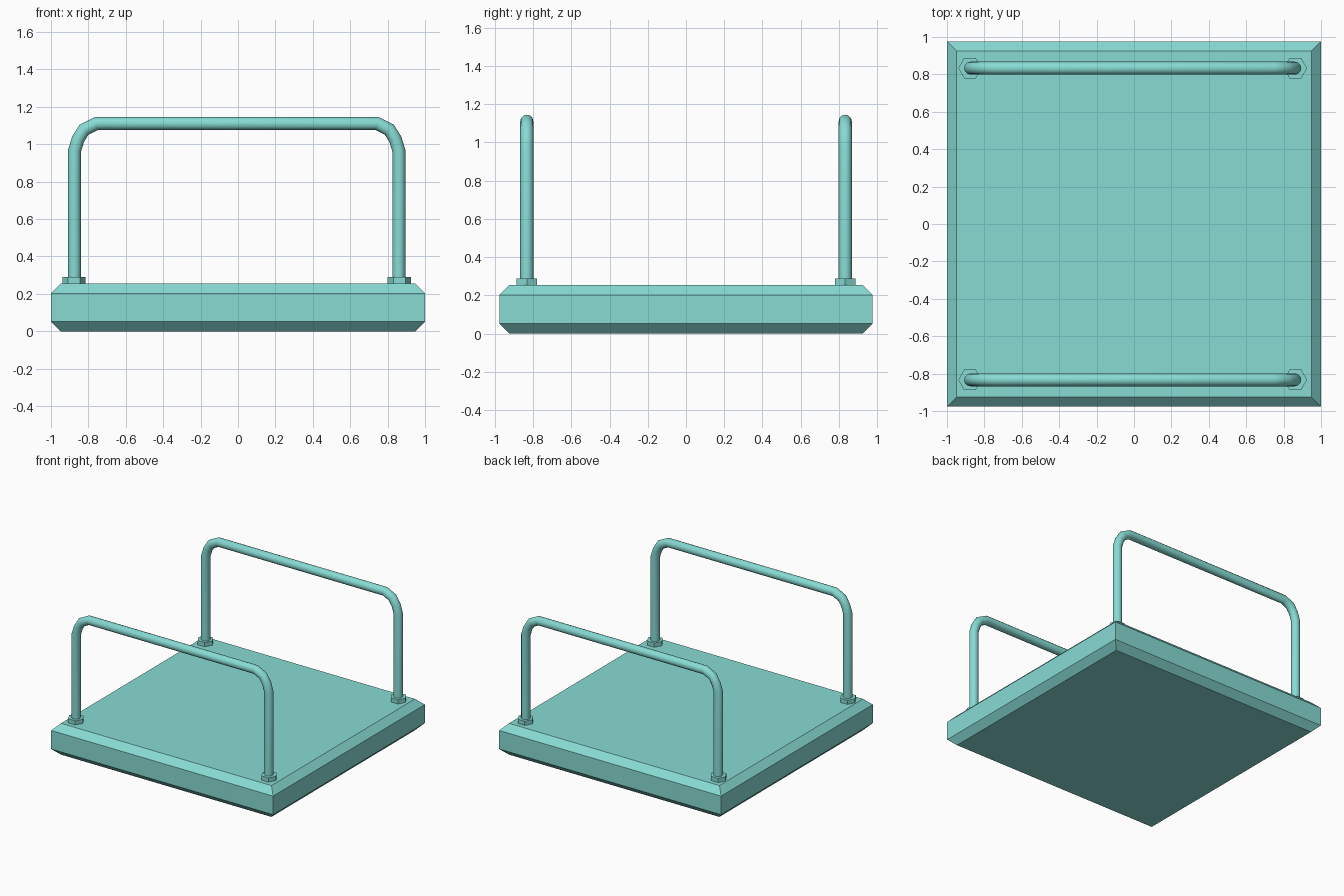
import bpy, bmesh, math
from mathutils import Vector

cube = bpy.data.objects.get("Cube")
if cube:
    bpy.data.objects.remove(cube, do_unlink=True)

teal = bpy.data.materials.new("soft teal")
teal.use_nodes = True
teal.diffuse_color = (0.246, 0.708, 0.658, 1)
bsdf = next(n for n in teal.node_tree.nodes if n.type == 'BSDF_PRINCIPLED')
bsdf.inputs["Base Color"].default_value = teal.diffuse_color
bsdf.inputs["Roughness"].default_value = 0.6


def loft(name, rings, smooth=False):
    """Skin a closed solid through equal-sized rings of points."""
    bm = bmesh.new()
    loops = [[bm.verts.new(p) for p in ring] for ring in rings]
    n = len(loops[0])
    for a, b in zip(loops, loops[1:]):
        for i in range(n):
            j = (i + 1) % n
            bm.faces.new((a[i], a[j], b[j], b[i]))
    bm.faces.new(loops[0][::-1])
    bm.faces.new(loops[-1])
    bmesh.ops.recalc_face_normals(bm, faces=bm.faces)
    mesh = bpy.data.meshes.new(name)
    bm.to_mesh(mesh)
    bm.free()
    mesh.materials.append(teal)
    obj = bpy.data.objects.new(name, mesh)
    bpy.context.collection.objects.link(obj)
    if smooth:
        bpy.ops.object.select_all(action='DESELECT')
        obj.select_set(True)
        bpy.context.view_layer.objects.active = obj
        bpy.ops.object.shade_smooth_by_angle(angle=math.radians(40))
    return obj


def rectangle(x, y, z):
    return [(-x, -y, z), (x, -y, z), (x, y, z), (-x, y, z)]


def tube_rings(path, radius, sides=12):
    """Mitred rings along a path that lies in the XZ plane."""
    rings = []
    for i, p in enumerate(path):
        before = (p - path[i - 1]).normalized() if i else None
        after = (path[i + 1] - p).normalized() if i + 1 < len(path) else None
        before, after = before or after, after or before
        tangent = (before + after).normalized()
        across = Vector((tangent.z, 0, -tangent.x)) / tangent.dot(before)
        rings.append([p + radius * (across * math.cos(t) + Vector((0, 1, 0)) * math.sin(t))
                      for t in (math.tau * k / sides for k in range(sides))])
    return rings


# Platform slab, chamfered along its top and bottom rims
W, D, H, C = 1.0, 0.976, 0.255, 0.052
loft("platform", [rectangle(W - C, D - C, 0), rectangle(W, D, C),
                  rectangle(W, D, H - C), rectangle(W - C, D - C, H)])

# Two bent handrails, each with a hexagonal collar at either foot
MID_X = -0.007
half = [(0.867, 0.24), (0.867, 0.965), (0.848, 1.027), (0.816, 1.078), (0.75, 1.111)]
outline = [(-x, z) for x, z in half] + half[::-1]
for label, y in (("front", -0.833), ("back", 0.833)):
    path = [Vector((MID_X + x, y, z)) for x, z in outline]
    loft(label + "_handrail", tube_rings(path, 0.0345), smooth=True)
    for side, sx in (("right", -1), ("left", 1)):
        cx = MID_X + sx * 0.87
        loft(f"{label}_{side}_collar",
             [[(cx + 0.0625 * math.cos(k * math.pi / 3), y + 0.0625 * math.sin(k * math.pi / 3), z)
               for k in range(6)] for z in (0.245, 0.289)])
